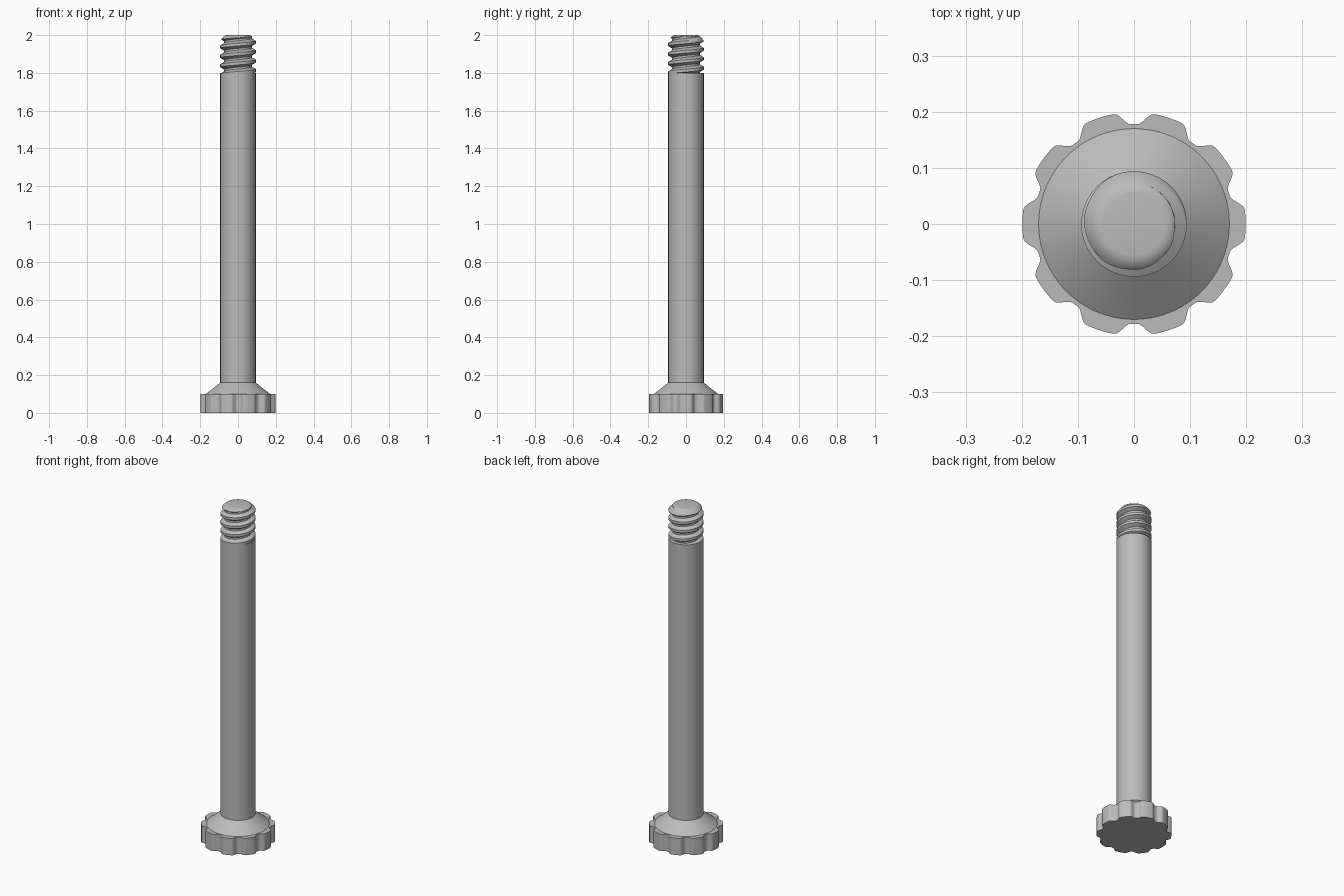
import bpy, bmesh, math

cube = bpy.data.objects.get("Cube")
if cube:
    bpy.data.objects.remove(cube)

steel = bpy.data.materials.new("grey steel")
steel.use_nodes = True
GREY = (0.5, 0.5, 0.5, 1)
steel.diffuse_color = GREY
steel.node_tree.nodes["Principled BSDF"].inputs["Base Color"].default_value = GREY

SHAFT_R, ROOT_R, PITCH = 0.094, 0.073, 0.05
THREAD_Z, TOP = 1.8, 2.0


def loft(name, rows, point, cols, cap_start=False, cap_end=False):
    """Skin a round surface from point(row, angle), welding the seam."""
    bm = bmesh.new()
    grid = [[bm.verts.new(point(row, 2 * math.pi * j / cols))
             for j in range(cols + 1)] for row in rows]
    for a, b in zip(grid, grid[1:]):
        for j in range(cols):
            bm.faces.new((a[j], a[j + 1], b[j + 1], b[j]))
    if cap_start:
        bm.faces.new(grid[0][:cols][::-1])
    if cap_end:
        bm.faces.new(grid[-1][:cols])
    bmesh.ops.remove_doubles(bm, verts=bm.verts, dist=1e-5)
    bmesh.ops.dissolve_degenerate(bm, edges=bm.edges, dist=1e-5)
    bmesh.ops.recalc_face_normals(bm, faces=bm.faces)
    mesh = bpy.data.meshes.new(name)
    bm.to_mesh(mesh)
    bm.free()
    obj = bpy.data.objects.new(name, mesh)
    bpy.context.collection.objects.link(obj)
    mesh.materials.append(steel)
    bpy.ops.object.select_all(action='DESELECT')
    obj.select_set(True)
    bpy.context.view_layer.objects.active = obj
    bpy.ops.object.shade_smooth_by_angle(angle=math.radians(30))
    return obj


def polar(r, a, z):
    return (r * math.cos(a), r * math.sin(a), z)


def ramp(t):
    t = min(max(t, 0), 1)
    return t * t * (3 - 2 * t)


# Knob: ten broad lobes separated by scooped grooves
def knob_point(z, a):
    lobe = math.radians(36)
    off = abs((a + lobe / 2) % lobe - lobe / 2)
    t = (math.degrees(off) - 7.5) / 8.5
    return polar(0.199 - 0.021 * ramp(t), a, z)


loft("grip_knob", [0, 0.1], knob_point, 240, True, True)


# Conical collar and plain shaft
def ring_point(row, a):
    return polar(row[0], a, row[1])


loft("tapered_collar", [(0.17, 0.1), (SHAFT_R, 0.16)], ring_point, 96)
loft("shaft", [(SHAFT_R, 0.16), (SHAFT_R, THREAD_Z), (ROOT_R, THREAD_Z)], ring_point, 96)


# Right-handed thread, trimmed by the rounded tip
def thread_radius(z, a):
    phase = ((z - THREAD_Z) / PITCH - a / (2 * math.pi) + 0.25) % 1
    from_crest = abs(phase - 0.5) * 2
    flank = min(max((from_crest - 0.3) / 0.5, 0), 1)
    tip = 0.055 + 0.039 * math.sqrt(min((TOP - z) / 0.03, 1))
    return min(SHAFT_R - (SHAFT_R - ROOT_R) * flank, tip)


def thread_point(k, a):
    z = THREAD_Z + PITCH * (k / STEPS + a / (2 * math.pi))
    z = min(max(z, THREAD_Z), TOP)
    return polar(thread_radius(z, a), a, z)


STEPS = 20
turns = round((TOP - THREAD_Z) / PITCH)
loft("screw_thread", range(-STEPS, turns * STEPS + 1), thread_point, 96, False, True)
